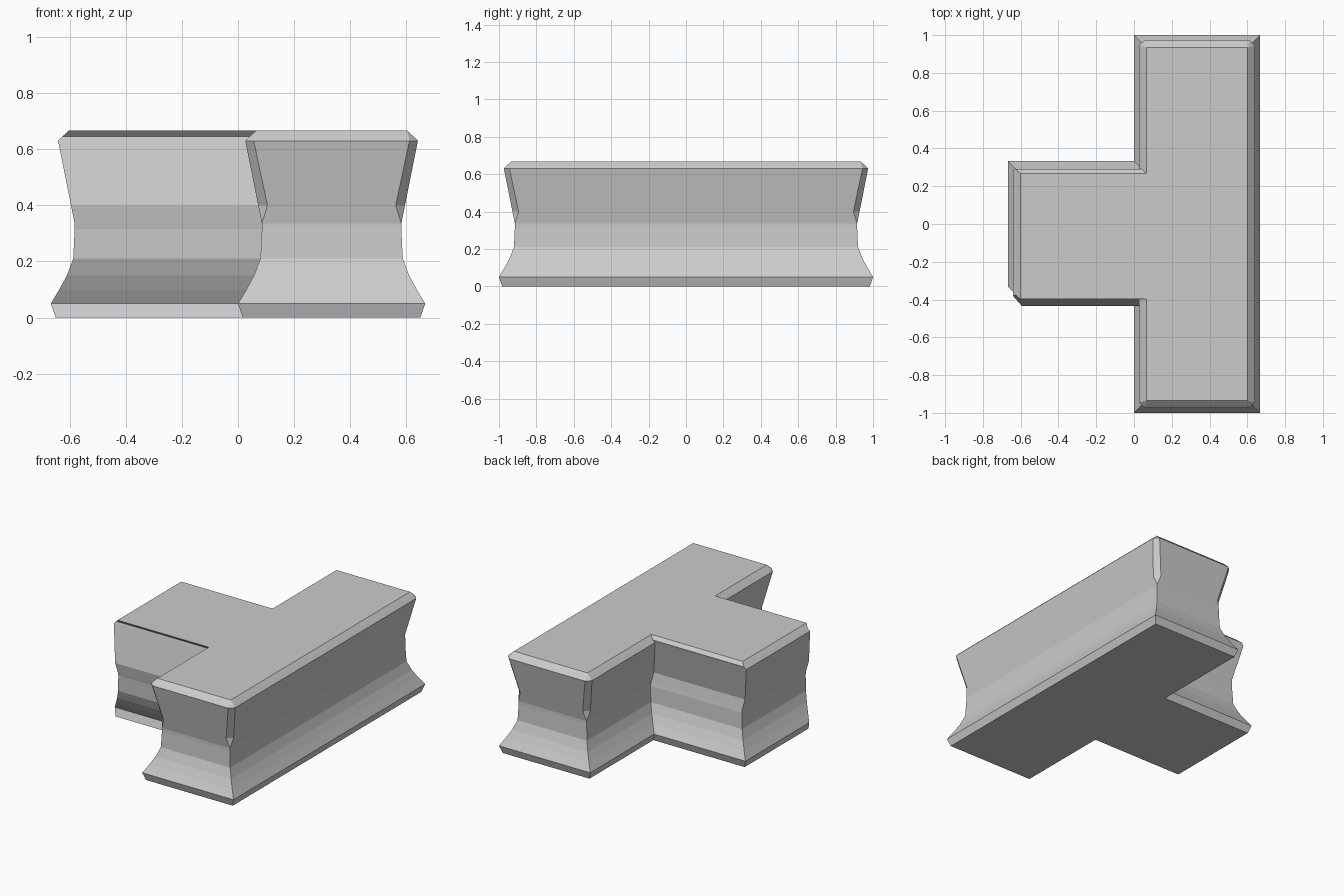
import bpy, bmesh

if "Cube" in bpy.data.objects:
    bpy.data.objects.remove(bpy.data.objects["Cube"])

# Wall profile: height, inset of main walls, inset of stem side walls, corner chamfer
PROFILE = [
    (0.00, 0.017, 0.017, 0.0),
    (0.05, 0.000, 0.000, 0.0),
    (0.10, 0.030, 0.030, 0.0),
    (0.15, 0.057, 0.057, 0.0),
    (0.21, 0.080, 0.080, 0.0),
    (0.315, 0.085, 0.085, 0.0),
    (0.335, 0.085, 0.089, 0.0),
    (0.40, 0.072, 0.100, 0.033),
    (0.63, 0.026, 0.047, 0.030),
    (0.645, 0.041, 0.043, 0.018),
    (0.667, 0.065, 0.065, 0.0),
]
W, L, S = 0.667, 1.0, 0.333


def outline(d, s, c):
    """T-shaped ring, counter-clockwise; the bar's four end corners are chamfered."""
    x0, x1, y1, xs = d, W - d, L - d, -W + d
    front, back = -S - s, S - s      # the stem's front wall has a reversed profile
    return [
        (x0, -y1 + c), (x0 + c, -y1), (x1 - c, -y1), (x1, -y1 + c),
        (x1, y1 - c), (x1 - c, y1), (x0 + c, y1), (x0, y1 - c),
        (x0, back), (xs, back), (xs, front), (x0, front),
    ]


# T-shaped moulded block, lofted through the profile rings
bm = bmesh.new()
rings = [[bm.verts.new((x, y, z)) for x, y in outline(d, s, c)]
         for z, d, s, c in PROFILE]
for low, high in zip(rings, rings[1:]):
    for i in range(len(low)):
        j = (i + 1) % len(low)
        bm.faces.new((low[i], low[j], high[j], high[i]))
bm.faces.new(rings[0][::-1])
bm.faces.new(rings[-1])
bmesh.ops.remove_doubles(bm, verts=bm.verts, dist=0.0001)
bmesh.ops.recalc_face_normals(bm, faces=bm.faces)

mesh = bpy.data.meshes.new("t_wall_block")
bm.to_mesh(mesh)
bm.free()
block = bpy.data.objects.new("t_wall_block", mesh)
bpy.context.collection.objects.link(block)
